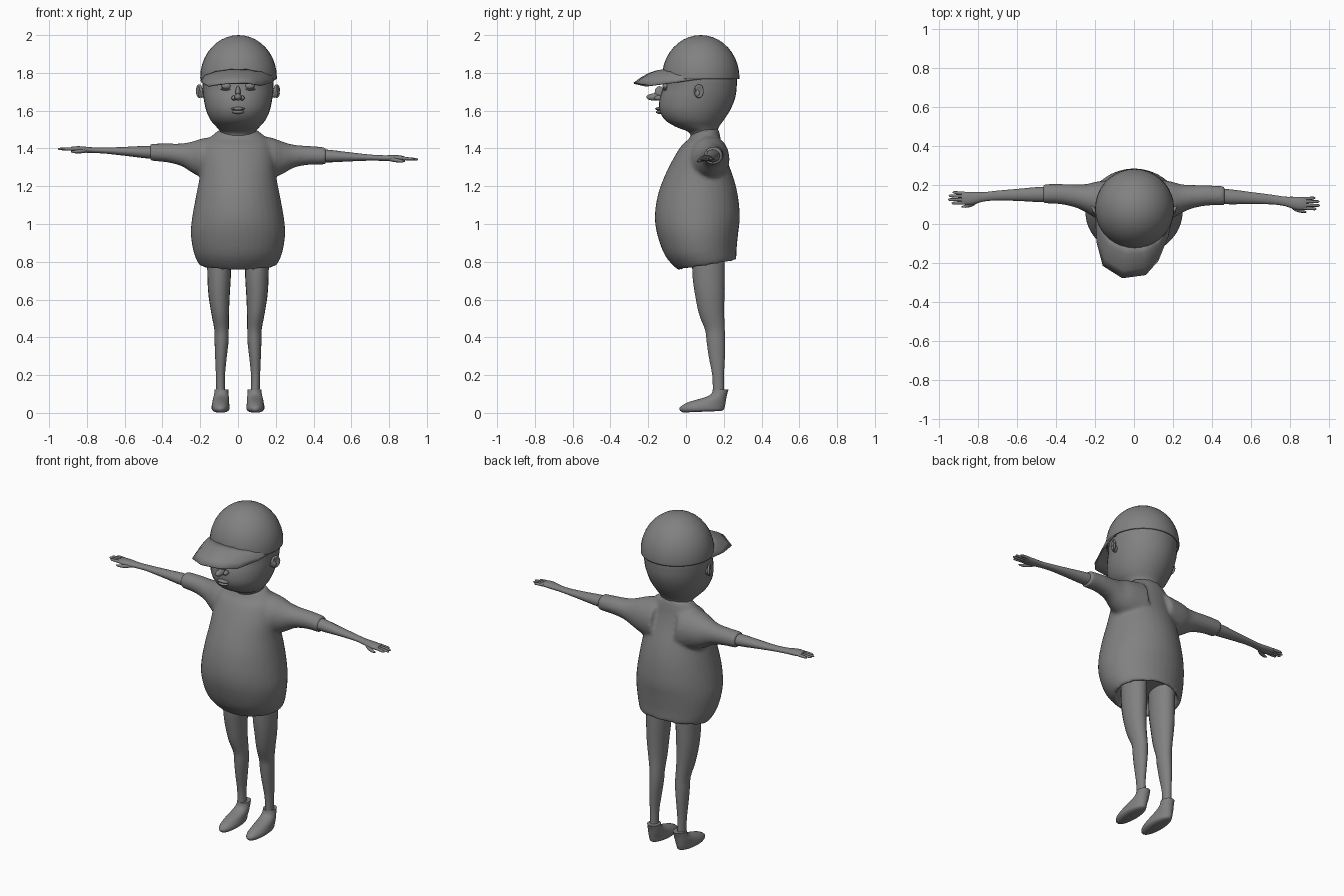
import bpy, bmesh
from math import sin, cos, pi, radians
from mathutils import Vector

cube = bpy.data.objects.get("Cube")
if cube:
    bpy.data.objects.remove(cube)

grey = bpy.data.materials.new("plain grey")
grey.use_nodes = True
GREY = (0.22, 0.22, 0.22, 1)
grey.diffuse_color = GREY
grey.node_tree.nodes["Principled BSDF"].inputs["Base Color"].default_value = GREY


def finish(name, bm, angle=50):
    bmesh.ops.recalc_face_normals(bm, faces=bm.faces)
    me = bpy.data.meshes.new(name)
    bm.to_mesh(me)
    bm.free()
    me.materials.append(grey)
    ob = bpy.data.objects.new(name, me)
    bpy.context.collection.objects.link(ob)
    bpy.ops.object.select_all(action='DESELECT')
    bpy.context.view_layer.objects.active = ob
    ob.select_set(True)
    bpy.ops.object.shade_smooth_by_angle(angle=radians(angle))
    return ob


def smooth_rings(rings, steps):
    """Interpolate the key rings with a Catmull-Rom spline."""
    pts = [rings[0]] + rings + [rings[-1]]
    out = []
    for a, b, c, d in zip(pts, pts[1:], pts[2:], pts[3:]):
        for k in range(steps):
            t = k / steps
            out.append([0.5 * (2*q + (r-p)*t + (2*p-5*q+4*r-s)*t*t + (3*q-p-3*r+s)*t**3)
                        for p, q, r, s in zip(a, b, c, d)])
    return out + [list(rings[-1])]


def add_loft(bm, rings, axis='z', n=24, steps=3):
    """Ring: position, centre 1, centre 2, radius 1, radius 2, tilt."""
    loops = []
    for p, c1, c2, r1, r2, tilt in smooth_rings(rings, steps):
        loop = []
        for i in range(n):
            u, v = r1 * cos(2*pi*i/n), r2 * sin(2*pi*i/n)
            co = (c1+u, c2+v, p+tilt*v) if axis == 'z' else (p, c1+u, c2+v)
            loop.append(bm.verts.new(co))
        loops.append(loop)
    for a, b in zip(loops, loops[1:]):
        for i in range(n):
            bm.faces.new((a[i], a[(i+1) % n], b[(i+1) % n], b[i]))
    bm.faces.new(loops[0])
    bm.faces.new(loops[-1])


def add_ball(bm, centre, size, seg=16):
    new = bmesh.ops.create_uvsphere(bm, u_segments=seg, v_segments=seg // 2 + 2, radius=1)["verts"]
    bmesh.ops.scale(bm, vec=size, verts=new)
    bmesh.ops.translate(bm, vec=centre, verts=new)
    return new


def upright(profile, tilt=0):
    """Turn (z, half width, front y, back y) rows into rings."""
    return [(z, 0, (f+b)/2, w, (b-f)/2, tilt) for z, w, f, b in profile]


def arm_ring(s, x, y, z, ry, rz):
    """The arm on the right is held a little higher than the left one."""
    k = x - 0.2
    return (s*x, y - s*0.02*k, z - s*0.037*k, ry, rz, 0)


# Shirt body, with a recessed underside
shirt = bmesh.new()
body = upright([(0.785, .205, -.045, .265), (.85, .235, -.11, .268), (.95, .25, -.152, .277),
                (1.04, .242, -.165, .285), (1.15, .222, -.15, .275), (1.25, .203, -.115, .25),
                (1.35, .192, -.065, .212), (1.42, .175, -.02, .19), (1.46, .145, .015, .18),
                (1.495, .105, .03, .17)])
body = [(r[0],) + r[1:5] + (t,) for r, t in zip(body, [.16, .1, .03] + [0]*5 + [.12, .2])]
hollow = upright([(.85, .17, -.03, .235), (.79, .185, -.03, .25)], .16)
add_loft(shirt, hollow[:1] + hollow[1:] + body, n=36, steps=4)

# Sleeves
for s in (-1, 1):
    add_loft(shirt, [arm_ring(s, *r) for r in (
        (.08, .12, 1.34, .11, .13), (.18, .122, 1.348, .098, .108), (.24, .13, 1.352, .075, .084),
        (.30, .142, 1.363, .06, .06), (.38, .15, 1.37, .052, .05), (.465, .15, 1.37, .05, .046))],
        'x', 24, 4)
ob = finish("shirt", shirt)
m = ob.modifiers.new("merge", 'REMESH')
m.mode, m.voxel_size, m.use_smooth_shade = 'VOXEL', 0.011, True
m = ob.modifiers.new("soften", 'SMOOTH')
m.factor, m.iterations = 0.5, 5

# Neckline folded into a shallow V
bm = bmesh.new()
for i in range(28):
    a0, a1 = 2*pi*i/28, 2*pi*(i+1)/28
    quad = []
    for a, r, h in ((a0, .108, 0), (a1, .108, 0), (a1, .092, .018), (a0, .092, .018)):
        dip = .035 * max(0, -sin(a))**2
        quad.append(bm.verts.new((r*cos(a), .098 + .68*r*sin(a), 1.485 + h - dip)))
    bm.faces.new(quad)
bmesh.ops.remove_doubles(bm, verts=bm.verts, dist=.0005)
finish("neckline", bm)

# Arms and hands
for s, side in ((1, "left"), (-1, "right")):
    bm = bmesh.new()
    add_loft(bm, [arm_ring(s, *r) for r in (
        (.42, .148, 1.37, .04, .036), (.50, .145, 1.37, .038, .032), (.58, .142, 1.37, .032, .025),
        (.70, .136, 1.37, .025, .016), (.77, .128, 1.37, .024, .015), (.81, .122, 1.371, .03, .016),
        (.85, .118, 1.372, .034, .016), (.885, .12, 1.372, .031, .011))], 'x', 16)
    for y, y2, tip in ((.095, .092, .935), (.111, .11, .953), (.128, .13, .95), (.144, .148, .93)):
        add_loft(bm, [arm_ring(s, *r) for r in (
            (.87, y, 1.372, .009, .009), (.91, (y+y2)/2, 1.371, .008, .008),
            (tip-.008, y2, 1.37, .007, .006), (tip, y2, 1.37, .002, .002))], 'x', 8)
    add_loft(bm, [arm_ring(s, *r) for r in (
        (.80, .11, 1.366, .012, .01), (.83, .09, 1.362, .013, .011),
        (.865, .078, 1.358, .008, .008), (.885, .075, 1.358, .003, .003))], 'x', 8)
    finish(side + "_arm", bm)

    # Legs
    bm = bmesh.new()
    add_loft(bm, [(z, s*x, y, w, d, 0) for z, x, y, w, d in (
        (.12, .092, .172, .023, .03), (.2, .093, .17, .024, .031), (.3, .09, .163, .031, .043),
        (.38, .087, .158, .037, .049), (.44, .087, .153, .038, .052), (.52, .094, .136, .046, .066),
        (.62, .1, .126, .056, .077), (.72, .1, .12, .062, .085), (.86, .1, .118, .064, .087))], n=20)
    finish(side + "_leg", bm)

    # Feet: long sole narrowing to an ankle collar
    bm = bmesh.new()
    add_loft(bm, [(z, s*x, (f+b)/2, w, (b-f)/2, t) for z, x, w, f, b, t in (
        (.006, .092, .032, -.015, .185, .04), (.015, .092, .045, -.032, .2, .02),
        (.032, .092, .048, -.03, .205, 0), (.05, .092, .045, .02, .207, -.1),
        (.075, .09, .042, .095, .212, -.1), (.1, .088, .038, .133, .218, 0),
        (.125, .087, .036, .142, .226, 0))], n=24)
    finish(side + "_foot", bm)

# Head and neck
bm = bmesh.new()
add_loft(bm, upright([(1.44, .085, .03, .16), (1.485, .092, .015, .165), (1.515, .115, -.055, .175),
                      (1.55, .145, -.11, .2), (1.6, .168, -.14, .232), (1.66, .181, -.14, .258),
                      (1.72, .187, -.122, .268), (1.79, .186, -.11, .265), (1.88, .15, -.07, .22),
                      (1.96, .06, .02, .13)]), n=36, steps=4)
finish("head", bm)

# Nose with nostrils
bm = bmesh.new()
add_ball(bm, (0, -.168, 1.672), (.02, .042, .019))
add_ball(bm, (0, -.14, 1.695), (.014, .026, .035))
for s in (-1, 1):
    add_ball(bm, (s*.021, -.146, 1.667), (.015, .022, .013), 10)
finish("nose", bm)

# Lips
bm = bmesh.new()
add_ball(bm, (0, -.143, 1.61), (.037, .02, .009))
add_ball(bm, (0, -.14, 1.593), (.032, .02, .01))
finish("lips", bm)

for s, side in ((1, "left"), (-1, "right")):
    # Eyes with upper and lower lids
    bm = bmesh.new()
    add_ball(bm, (s*.062, -.108, 1.73), (.026, .016, .016))
    add_ball(bm, (s*.062, -.108, 1.746), (.034, .02, .007))
    add_ball(bm, (s*.062, -.11, 1.713), (.03, .014, .006))
    finish(side + "_eye", bm)

    # Ears: a cupped shell with a raised rim
    bm = bmesh.new()
    shell = add_ball(bm, (0, 0, 0), (.014, .026, .036))
    for v in shell:
        r = (v.co.y/.026)**2 + (v.co.z/.036)**2
        if v.co.x * s > 0 and r < .5:
            v.co.x -= s * .016 * (1 - r)
        v.co.x += s * (.205 + .45*v.co.y)
        v.co.z += 1.703
        v.co.y += .068
    add_ball(bm, (s*.192, .062, 1.69), (.022, .016, .022), 10)
    finish(side + "_ear", bm, 80)

# Cap crown: open dome
CENTRE = Vector((0.003, .078, 1.775))
bm = bmesh.new()
add_ball(bm, (0, 0, 0), (.203, .205, .225), 36)
bmesh.ops.bisect_plane(bm, geom=bm.verts[:] + bm.edges[:] + bm.faces[:], plane_co=(0, 0, -.008),
                       plane_no=(0, 0, -1), clear_outer=True)
bmesh.ops.translate(bm, vec=CENTRE, verts=bm.verts)
ob = finish("cap_crown", bm)
ob.modifiers.new("thickness", 'SOLIDIFY').thickness = .008

# Cap brim: swept from the crown to a faceted front edge
outline = [(-.2, .06, 1.765), (-.193, -.09, 1.748), (-.16, -.215, 1.733), (-.06, -.278, 1.748),
           (.06, -.262, 1.748), (.125, -.19, 1.735), (.178, -.06, 1.75), (.204, .06, 1.768)]
bm = bmesh.new()
rows = []
for i, edge in enumerate(outline):
    a = pi + pi * i / (len(outline) - 1)
    lift = max(0, -sin(a))
    root = CENTRE + Vector((.196*cos(a), .196*sin(a), -.008 + .055*lift))
    row = []
    for k in range(5):
        t = k / 4
        p = root.lerp(Vector(edge), t)
        p.z += .016 * lift * sin(pi*t)
        row.append(bm.verts.new(p))
    rows.append(row)
for a, b in zip(rows, rows[1:]):
    for k in range(4):
        bm.faces.new((a[k], a[k+1], b[k+1], b[k]))
ob = finish("cap_brim", bm)
ob.modifiers.new("thickness", 'SOLIDIFY').thickness = .008
